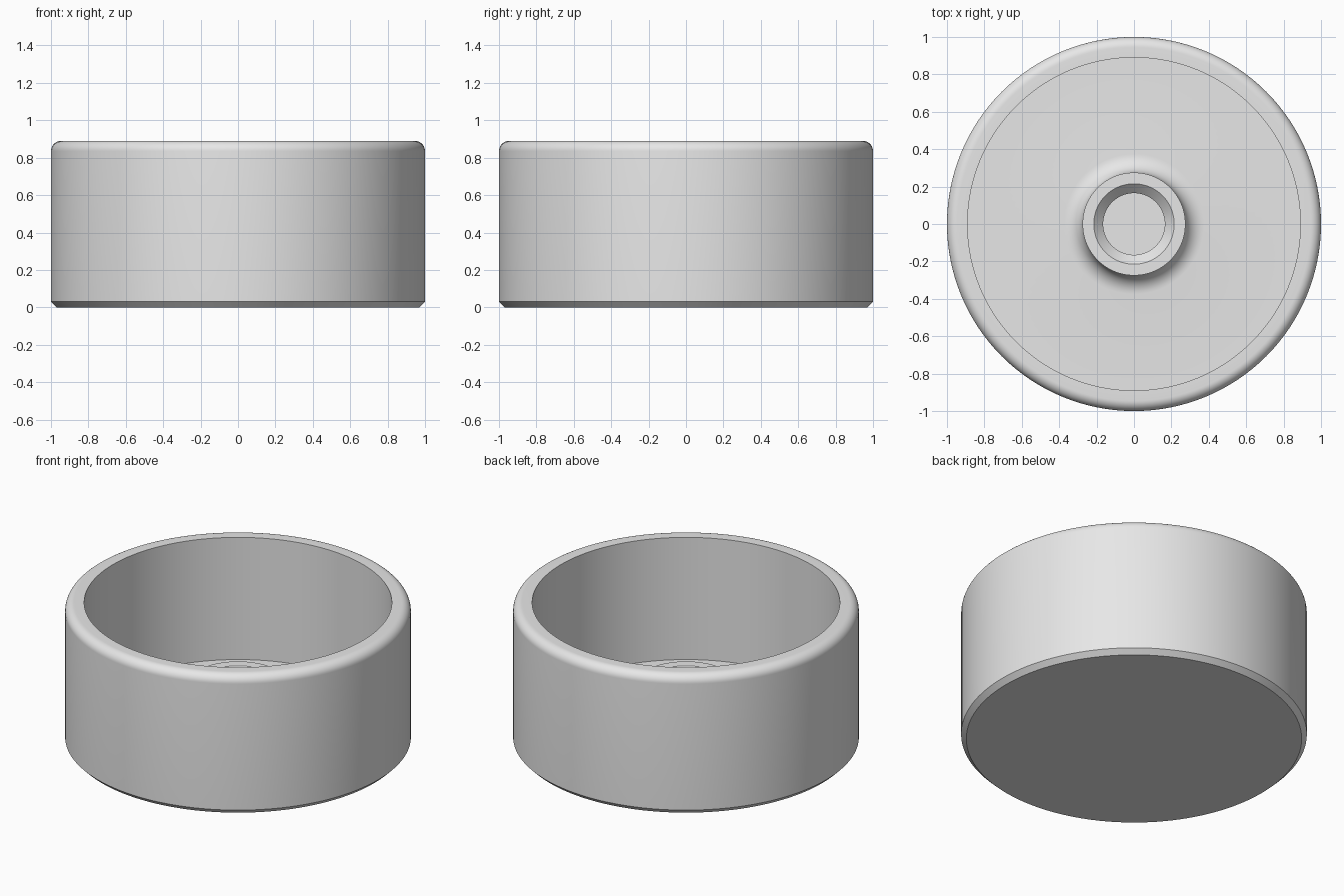
import bpy, bmesh
from math import sin, cos, pi, radians

cube = bpy.data.objects.get("Cube")
if cube:
    bpy.data.objects.remove(cube, do_unlink=True)

SEGMENTS = 128
HEIGHT = 0.89
FLOOR = 0.11
HUB_TOP = 0.385

grey = bpy.data.materials.new("light grey")
grey.use_nodes = True
colour = (0.8, 0.8, 0.8, 1)
grey.diffuse_color = colour
grey.node_tree.nodes["Principled BSDF"].inputs["Base Color"].default_value = colour


def arc(centre_r, centre_z, radius, start, end, steps=10):
    """Points of a circular fillet in the (radius, z) plane, angles in degrees."""
    angles = [radians(start + (end - start) * i / steps) for i in range(steps + 1)]
    return [(centre_r + radius * cos(a), centre_z + radius * sin(a)) for a in angles]


def lathe(name, profile, material):
    """Revolve a profile that starts and ends on the z axis."""
    bm = bmesh.new()
    verts = [bm.verts.new((r, 0, z)) for r, z in profile]
    edges = [bm.edges.new(pair) for pair in zip(verts, verts[1:])]
    bmesh.ops.spin(bm, geom=verts + edges, cent=(0, 0, 0), axis=(0, 0, 1),
                   angle=2 * pi, steps=SEGMENTS, use_duplicate=False)
    bmesh.ops.remove_doubles(bm, verts=bm.verts, dist=1e-5)
    bmesh.ops.dissolve_degenerate(bm, edges=bm.edges, dist=1e-5)
    bmesh.ops.recalc_face_normals(bm, faces=bm.faces)
    mesh = bpy.data.meshes.new(name)
    bm.to_mesh(mesh)
    bm.free()
    mesh.materials.append(material)
    obj = bpy.data.objects.new(name, mesh)
    bpy.context.collection.objects.link(obj)
    bpy.ops.object.select_all(action="DESELECT")
    obj.select_set(True)
    bpy.context.view_layer.objects.active = obj
    bpy.ops.object.shade_smooth_by_angle(angle=radians(30))
    return obj


# Chamfered base and outer wall
profile = [(0, 0), (0.97, 0), (1, 0.03)]
# Rounded rim
profile += arc(0.945, HEIGHT - 0.055, 0.055, 0, 90)
# Inner wall down to the floor
profile += [(0.89, HEIGHT), (0.89, FLOOR)]
# Concave fillet from floor up to the central hub
profile += arc(0.375, FLOOR + 0.1, 0.1, 270, 180)
# Hub top, countersink and bore
profile += [(0.275, HUB_TOP), (0.215, HUB_TOP), (0.165, HUB_TOP - 0.05),
            (0.165, FLOOR), (0, FLOOR)]

lathe("round_cap", profile, grey)
